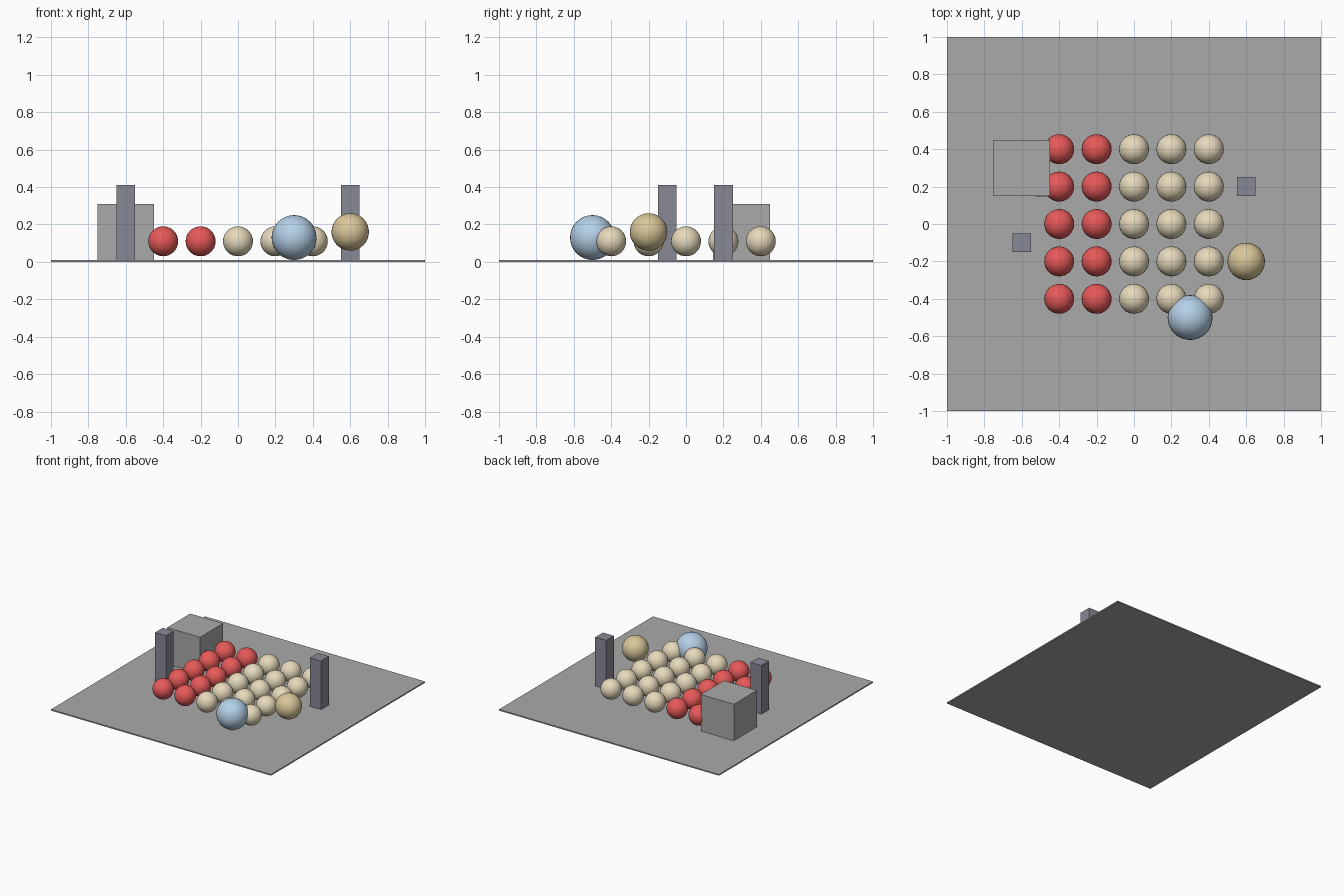
import bpy

if "Cube" in bpy.data.objects:
    bpy.data.objects.remove(bpy.data.objects["Cube"])

def mat(name, r, g, b):
    m = bpy.data.materials.new(name)
    m.diffuse_color = (r, g, b, 1)
    m.use_nodes = True
    m.node_tree.nodes["Principled BSDF"].inputs["Base Color"].default_value = m.diffuse_color
    return m

GREY = mat("grey", 0.40, 0.40, 0.40)
SLATE = mat("slate", 0.25, 0.25, 0.30)
RED = mat("red", 0.80, 0.10, 0.10)
CREAM = mat("cream", 0.80, 0.70, 0.50)
BLUE = mat("pale blue", 0.48, 0.66, 0.84)
GOLD = mat("gold", 0.70, 0.57, 0.32)

def box(name, lo, hi, m):
    """Box between two corners."""
    bpy.ops.mesh.primitive_cube_add(size=1, location=[(a + b) / 2 for a, b in zip(lo, hi)])
    o = bpy.context.object
    o.name = name
    o.scale = [b - a for a, b in zip(lo, hi)]
    bpy.ops.object.transform_apply(location=False, rotation=False, scale=True)
    o.data.materials.append(m)

def ball(name, loc, r, m):
    bpy.ops.mesh.primitive_uv_sphere_add(segments=32, ring_count=16, radius=r, location=loc)
    o = bpy.context.object
    o.name = name
    bpy.ops.object.shade_smooth()
    o.data.materials.append(m)

TOP = 0.01  # top of the base plate

# Base plate
box("base_plate", (-1, -1, 0), (1, 1, TOP), GREY)

# Large block and the small block poking out of its front corner
box("large_block", (-0.75, 0.15, TOP), (-0.45, 0.45, 0.31), GREY)
box("small_block", (-0.525, 0.145, TOP), (-0.45, 0.22, 0.085), GREY)

# Two pillars
for side, x, y in (("left", -0.6, -0.1), ("right", 0.6, 0.2)):
    box(f"{side}_pillar", (x - 0.05, y - 0.05, TOP), (x + 0.05, y + 0.05, 0.41), SLATE)

# Grid of small balls, the two left columns red
for i in range(5):
    for j in range(5):
        ball(f"small_ball_{i}_{j}", (-0.4 + 0.2 * i, -0.4 + 0.2 * j, 0.11), 0.08,
             RED if i < 2 else CREAM)

# Two large balls
ball("blue_ball", (0.3, -0.5, 0.13), 0.12, BLUE)
ball("gold_ball", (0.6, -0.2, 0.16), 0.10, GOLD)
